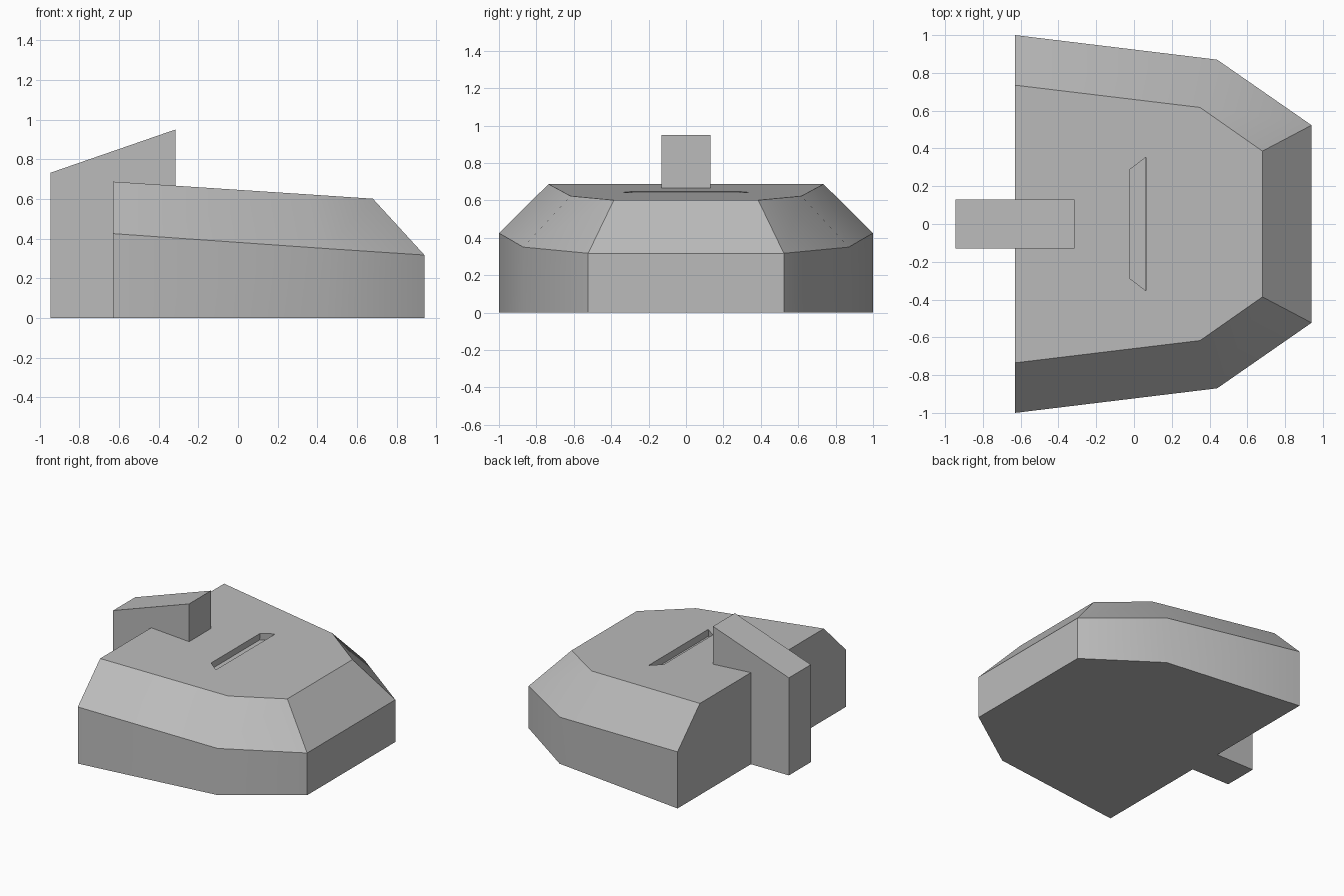
import bpy
import bmesh

cube = bpy.data.objects.get("Cube")
if cube:
    bpy.data.objects.remove(cube, do_unlink=True)

grey = bpy.data.materials.new("plain_grey")
grey.use_nodes = True
colour = (0.5, 0.5, 0.5, 1)
grey.diffuse_color = colour
grey.node_tree.nodes["Principled BSDF"].inputs["Base Color"].default_value = colour


def loft(name, rings):
    """Closed solid from rings of matching points."""
    bm = bmesh.new()
    loops = [[bm.verts.new(p) for p in ring] for ring in rings]
    for low, high in zip(loops, loops[1:]):
        n = len(low)
        for i in range(n):
            j = (i + 1) % n
            bm.faces.new((low[i], low[j], high[j], high[i]))
    bm.faces.new(loops[0][::-1])
    bm.faces.new(loops[-1])
    bmesh.ops.recalc_face_normals(bm, faces=bm.faces)
    mesh = bpy.data.meshes.new(name)
    bm.to_mesh(mesh)
    bm.free()
    mesh.materials.append(grey)
    obj = bpy.data.objects.new(name, mesh)
    bpy.context.collection.objects.link(obj)
    return obj


def mirrored(half):
    """Complete a half outline across the y = 0 plane."""
    return [(x, -y, z) for x, y, z in half] + [(x, y, z) for x, y, z in reversed(half)]


def combine(target, tool, operation):
    """Apply a boolean and discard the tool."""
    mod = target.modifiers.new(operation.title(), "BOOLEAN")
    mod.operation = operation
    mod.solver = "EXACT"
    mod.object = tool
    tool.hide_render = True
    bpy.context.view_layer.objects.active = target
    bpy.ops.object.modifier_apply(modifier=mod.name)
    bpy.data.objects.remove(tool, do_unlink=True)


# Faceted body: upright skirt, then a chamfer up to the sloping deck
shoulder = [(-0.63, 1.0, 0.425), (0.44, 0.87, 0.35), (0.94, 0.523, 0.317)]
deck = [(-0.63, 0.735, 0.687), (0.35, 0.617, 0.623), (0.68, 0.386, 0.601)]
base = [(x, y, 0) for x, y, z in shoulder]
body = loft("body", [mirrored(r) for r in (base, shoulder, deck)])


# Shallow trapezoid slot sunk square to the sloping deck
def slot_ring(offset):
    half = [(x + 0.065 * offset, y, 0.646 - 0.0656 * x + offset)
            for x, y in ((-0.02, 0.29), (0.063, 0.353))]
    return mirrored(half)


combine(body, loft("slot_cutter", [slot_ring(-0.05), slot_ring(0.05)]), "DIFFERENCE")

# Rear upright fin with a slanted top
profile = [(-0.945, 0), (-0.315, 0), (-0.315, 0.95), (-0.945, 0.732)]
fin = loft("fin", [[(x, y, z) for x, z in profile] for y in (-0.13, 0.13)])
combine(body, fin, "UNION")

bpy.ops.object.select_all(action="DESELECT")
body.select_set(True)
bpy.context.view_layer.objects.active = body
bpy.ops.object.shade_smooth_by_angle()
